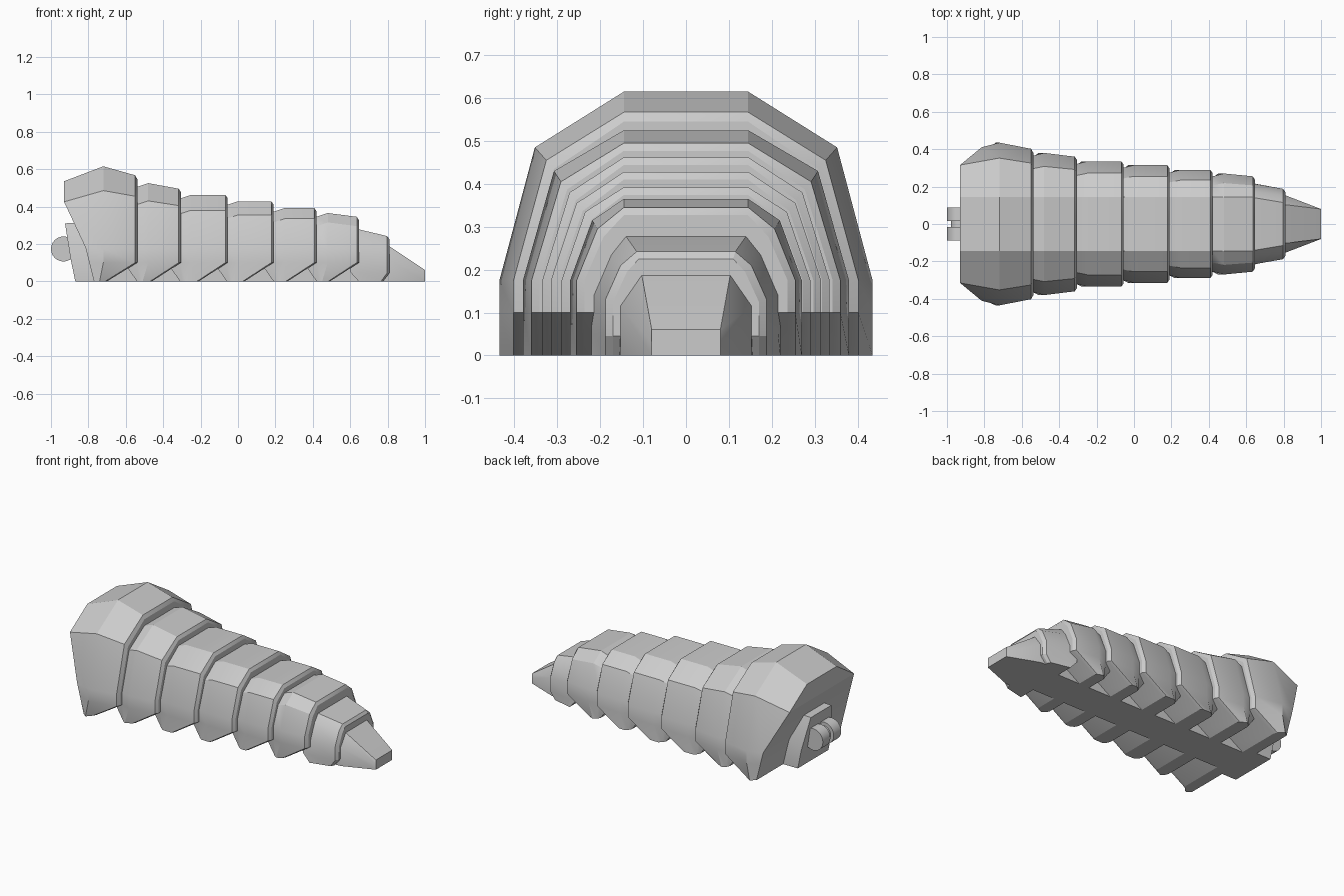
import bpy, bmesh, math

cube = bpy.data.objects.get("Cube")
if cube:
    bpy.data.objects.remove(cube, do_unlink=True)

grey = bpy.data.materials.new("shell_grey")
grey.use_nodes = True
COLOUR = (0.6, 0.6, 0.6, 1)
grey.diffuse_color = COLOUR
grey.node_tree.nodes["Principled BSDF"].inputs["Base Color"].default_value = COLOUR


def finish(bm, name, angle=25):
    bmesh.ops.recalc_face_normals(bm, faces=bm.faces)
    mesh = bpy.data.meshes.new(name)
    bm.to_mesh(mesh)
    bm.free()
    mesh.materials.append(grey)
    obj = bpy.data.objects.new(name, mesh)
    bpy.context.collection.objects.link(obj)
    bpy.ops.object.select_all(action="DESELECT")
    obj.select_set(True)
    bpy.context.view_layer.objects.active = obj
    bpy.ops.object.shade_smooth_by_angle(angle=math.radians(angle))
    return obj


def ring(x, width, shoulder, top, foot_x=None, flat=0.145, side=0.175, low=0.1):
    """Half section from foot to crown; the foot may sit at another x."""
    foot_x = x if foot_x is None else foot_x
    return [(foot_x, width, 0), (x, width, low), (x, width, side),
            (x, width * 0.81, shoulder), (x, flat, top)]


def loft(name, halves):
    """Skin mirrored half sections and close both ends."""
    bm = bmesh.new()
    rings = []
    for half in halves:
        points = half + [(x, -y, z) for x, y, z in reversed(half)]
        rings.append([bm.verts.new(p) for p in points])
    n = len(rings[0])
    for a, b in zip(rings, rings[1:]):
        for i in range(n):
            j = (i + 1) % n
            bm.faces.new((a[i], a[j], b[j], b[i]))
    for r in (rings[0], rings[-1]):
        for i in range(n // 2 - 1):
            bm.faces.new((r[i], r[i + 1], r[n - 2 - i], r[n - 1 - i]))
    return finish(bm, name)


# Head: faceted hood with swept back cheeks
brow = [(-0.77, 0.41, 0), (-0.795, 0.41, 0.1), (-0.815, 0.41, 0.18),
        (-0.93, 0.315, 0.425), (-0.93, 0.145, 0.535)]
loft("head", [brow,
              ring(-0.72, 0.435, 0.485, 0.615, -0.74),
              ring(-0.55, 0.402, 0.455, 0.567, -0.71),
              ring(-0.538, 0.38, 0.435, 0.545, -0.70)])

# Body segments: front x, rear x, then width, shoulder and top at crest and rear
segments = [
    (-0.54, -0.305, 0.38, 0.43, 0.525, 0.36, 0.405, 0.495),
    (-0.31, -0.055, 0.335, 0.38, 0.462, 0.335, 0.38, 0.462),
    (-0.06, 0.19, 0.315, 0.355, 0.428, 0.315, 0.355, 0.428),
    (0.19, 0.42, 0.29, 0.335, 0.392, 0.29, 0.335, 0.392),
    (0.42, 0.647, 0.27, 0.315, 0.365, 0.255, 0.295, 0.345),
]
for i, (xf, xr, w, s, t, rw, rs, rt) in enumerate(segments, 1):
    loft(f"body_segment_{i}", [
        ring(xf - 0.07, w - 0.035, s - 0.04, t - 0.04, xf),
        ring(xf, w - 0.015, s - 0.02, t - 0.02, xf + 0.01),
        ring(xf + 0.06, w, s, t, xf + 0.03),
        ring(xr - 0.012, rw, rs, rt, xr - 0.165),
        ring(xr, rw - 0.018, rs - 0.018, rt - 0.018, xr - 0.155)])

# Last segment and pointed tail
loft("rear_segment", [
    ring(0.6, 0.22, 0.24, 0.285, 0.645, 0.14, 0.14, 0.05),
    ring(0.645, 0.215, 0.235, 0.278, 0.65, 0.14, 0.14, 0.05),
    ring(0.797, 0.188, 0.21, 0.242, 0.765, 0.115, 0.13, 0.045),
    ring(0.81, 0.17, 0.195, 0.225, 0.775, 0.11, 0.125, 0.045)])
loft("tail", [
    [(0.77, 0.155, 0), (0.77, 0.155, 0.12), (0.77, 0.105, 0.21)],
    [(0.81, 0.153, 0), (0.81, 0.153, 0.115), (0.81, 0.103, 0.187)],
    [(1.0, 0.08, 0), (1.0, 0.08, 0.03), (1.0, 0.08, 0.06)]])

# Belly core between the feet, and the mouth block under the brow
loft("belly", [[(x, 0.11, 0), (x, 0.11, 0.12)] for x in (-0.8, 0.75)])
loft("mouth", [
    [(-0.87, 0.15, 0), (-0.895, 0.15, 0.12), (-0.925, 0.1, 0.31)],
    [(-0.7, 0.15, 0), (-0.7, 0.15, 0.2), (-0.7, 0.1, 0.32)]])


# Mouth rollers on a thin axle
def roller(name, y, radius, length):
    bm = bmesh.new()
    bmesh.ops.create_cone(bm, cap_ends=True, segments=24, radius1=radius,
                          radius2=radius, depth=length)
    for v in bm.verts:
        x, h, z = v.co
        v.co = (x - 0.933, y + z, h + 0.173)
    finish(bm, name, 30)


for side, label in ((1, "left"), (-1, "right")):
    roller(f"{label}_roller", side * 0.053, 0.067, 0.073)
roller("axle", 0, 0.045, 0.06)
